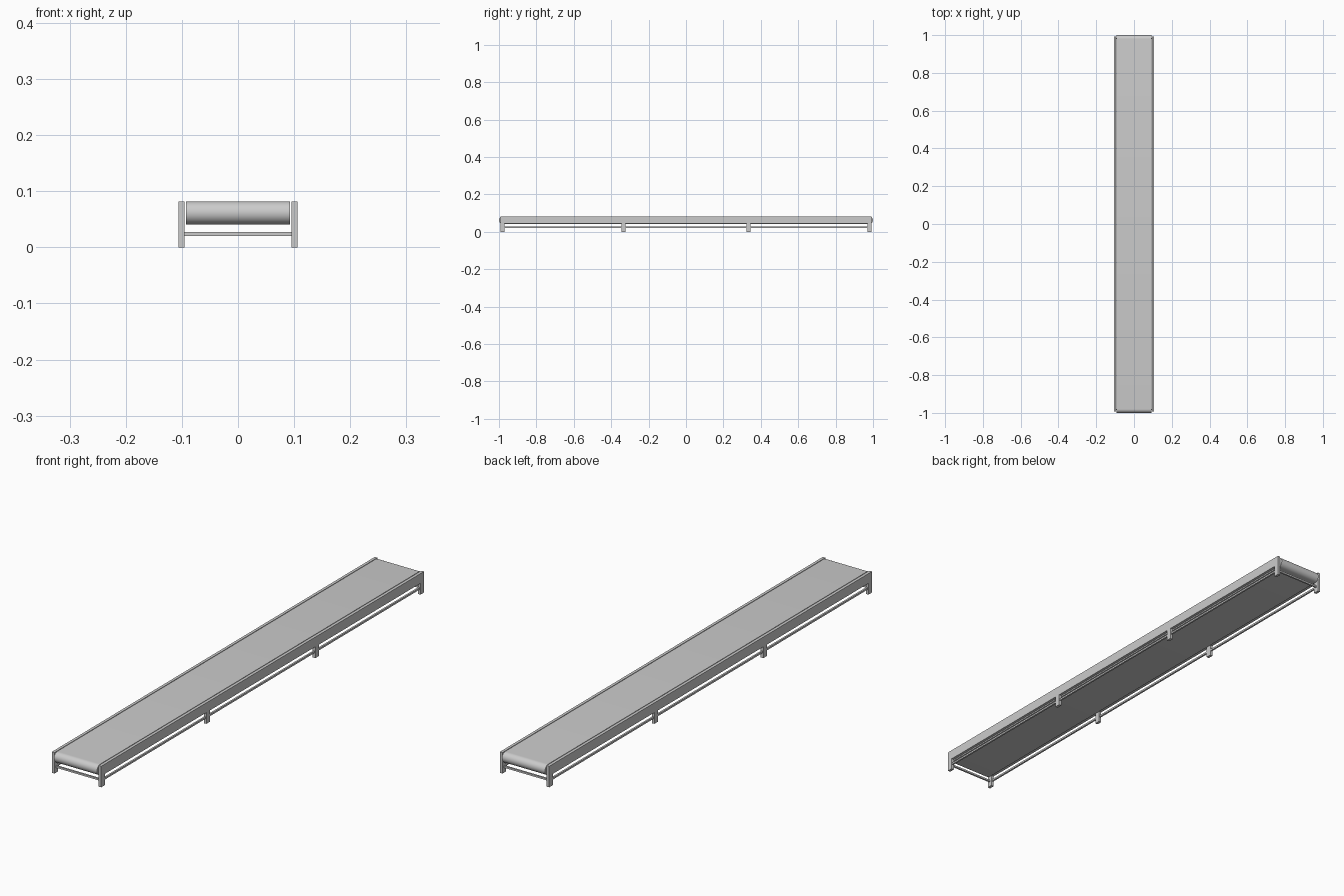
import bpy, bmesh, math

if "Cube" in bpy.data.objects:
    bpy.data.objects.remove(bpy.data.objects["Cube"])

X_IN, X_OUT = 0.095, 0.106      # side frame inner / outer faces
XC = (X_IN + X_OUT) / 2
END = 0.993                     # frame end
LEG = 0.022                     # leg width along y
TOP, BOT = 0.082, 0.041         # belt top / bottom


def box(name, x0, x1, y0, y1, z0, z1):
    me = bpy.data.meshes.new(name)
    bm = bmesh.new()
    bmesh.ops.create_cube(bm, size=1)
    for v in bm.verts:
        v.co = ((x0 + x1) / 2 + v.co.x * (x1 - x0),
                (y0 + y1) / 2 + v.co.y * (y1 - y0),
                (z0 + z1) / 2 + v.co.z * (z1 - z0))
    bm.to_mesh(me)
    bm.free()
    ob = bpy.data.objects.new(name, me)
    bpy.context.collection.objects.link(ob)
    return ob


# Belt: stadium profile extruded across the width
r = (TOP - BOT) / 2
zc = (TOP + BOT) / 2
n = 16
profile = []
for side in (1, -1):
    for i in range(n + 1):
        a = side * (math.pi / 2 - math.pi * i / n)
        profile.append((side * (1 - r + r * math.cos(a)), zc + r * math.sin(a)))
bm = bmesh.new()
face = bm.faces.new([bm.verts.new((-0.0925, y, z)) for y, z in profile])
ext = bmesh.ops.extrude_face_region(bm, geom=[face], use_keep_orig=True)
bmesh.ops.translate(bm, vec=(0.185, 0, 0),
                    verts=[g for g in ext["geom"] if isinstance(g, bmesh.types.BMVert)])
bmesh.ops.recalc_face_normals(bm, faces=bm.faces)
me = bpy.data.meshes.new("belt")
bm.to_mesh(me)
bm.free()
belt = bpy.data.objects.new("belt", me)
bpy.context.collection.objects.link(belt)
bpy.context.view_layer.objects.active = belt
belt.select_set(True)
bpy.ops.object.shade_smooth_by_angle(angle=math.radians(30))

leg_y = (-END + LEG / 2, -0.335, 0.335, END - LEG / 2)
for side, s in (("left", -1), ("right", 1)):
    a, b = sorted((s * X_IN, s * X_OUT))
    # Side panel
    box(side + "_panel", a, b, -END, END, 0.044, TOP)
    # Legs
    for i, y in enumerate(leg_y):
        box(f"{side}_leg_{i + 1}", a, b, y - LEG / 2, y + LEG / 2, 0, 0.044)
    # Lower side rails between the legs
    for i in range(3):
        box(f"{side}_rail_{i + 1}", s * XC - 0.0035, s * XC + 0.0035,
            leg_y[i] + LEG / 2, leg_y[i + 1] - LEG / 2, 0.02, 0.027)

# Cross bars at both ends
for name, y in (("front_cross_bar", leg_y[0]), ("back_cross_bar", leg_y[-1])):
    box(name, -X_IN, X_IN, y - 0.0035, y + 0.0035, 0.02, 0.027)
